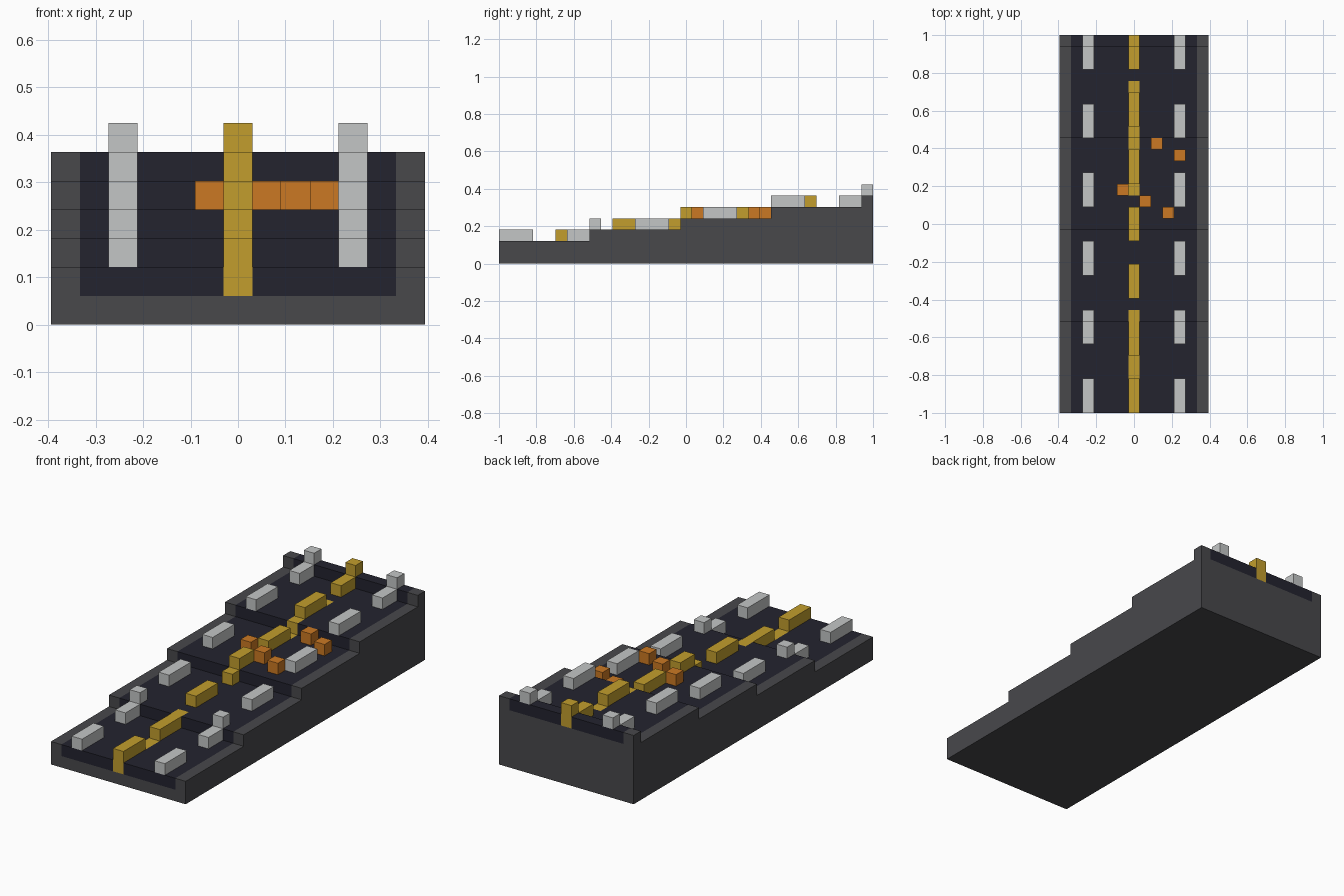
import bpy, bmesh
from mathutils import Vector

cube = bpy.data.objects.get("Cube")
if cube:
    bpy.data.objects.remove(cube, do_unlink=True)

ROWS, HALF_W = 33, 6.5
U = 2 / ROWS                      # size of one block


def linear(c):
    c /= 255
    return c / 12.92 if c <= 0.04045 else ((c + 0.055) / 1.055) ** 2.4


def material(name, *rgb):
    m = bpy.data.materials.new(name)
    m.use_nodes = True
    col = [linear(c) for c in rgb] + [1]
    m.diffuse_color = col
    m.node_tree.nodes["Principled BSDF"].inputs["Base Color"].default_value = col
    return m


curb = material("curb grey", 72, 72, 75)
asphalt = material("asphalt", 35, 35, 47)
yellow = material("line yellow", 194, 158, 45)
white = material("line white", 196, 198, 198)
orange = material("marker orange", 203, 121, 35)


def level(row):
    """Height of the road surface, in blocks, at a row."""
    return 2 + row // 8


def is_centre_line(row):
    return row % 5 < 3 or row in (3, 4, 8, 19, 23, 24, 28)


def make_object(name, bm, *mats):
    mesh = bpy.data.meshes.new(name)
    bmesh.ops.recalc_face_normals(bm, faces=bm.faces)
    bm.to_mesh(mesh)
    bm.free()
    for m in mats:
        mesh.materials.append(m)
    obj = bpy.data.objects.new(name, mesh)
    bpy.context.collection.objects.link(obj)
    return obj


# Stepped road base: side profile extruded across the width
def road_base():
    bm = bmesh.new()
    profile = [(-1, 0)]
    for start in range(0, ROWS, 8):
        end = min(start + 8, ROWS)
        profile += [(start * U - 1, level(start) * U), (end * U - 1, level(start) * U)]
    profile.append((1, 0))
    side = bm.faces.new([bm.verts.new((-HALF_W * U, y, z)) for y, z in profile])
    ext = bmesh.ops.extrude_face_region(bm, geom=[side])
    verts = [v for v in ext["geom"] if isinstance(v, bmesh.types.BMVert)]
    bmesh.ops.translate(bm, vec=(2 * HALF_W * U, 0, 0), verts=verts)

    # Cut along colour borders
    cuts = [((x * U, 0, 0), (1, 0, 0)) for x in (-5.5, -0.5, 0.5, 5.5)]
    cuts += [((0, 0, z * U), (0, 0, 1)) for z in (1, 5)]
    cuts += [((0, r * U - 1, 0), (0, 1, 0)) for r in range(1, ROWS)
             if is_centre_line(r) != is_centre_line(r - 1)]
    for co, no in cuts:
        geom = bm.verts[:] + bm.edges[:] + bm.faces[:]
        bmesh.ops.bisect_plane(bm, geom=geom, plane_co=co, plane_no=no, dist=1e-5)

    # Asphalt and centre line cover the uppermost block layer
    bmesh.ops.recalc_face_normals(bm, faces=bm.faces)
    for f in bm.faces:
        c = f.calc_center_median() - f.normal * U * 0.1
        row = int((c.y + 1) / U)
        in_layer = c.z > (level(row) - 1) * U
        if abs(f.normal.x) < 0.5 and abs(c.x) < 5.5 * U and in_layer:
            f.material_index = 2 if abs(c.x) < 0.5 * U and is_centre_line(row) else 1
    return make_object("road_base", bm, curb, asphalt, yellow)


# Raised dash one block wide, following the steps of the road
def raised_dash(name, col, first, count, mat):
    bm = bmesh.new()
    rows = range(first, first + count)
    for lev in sorted({level(r) for r in rows}):
        run = [r for r in rows if level(r) == lev]
        mid = (run[0] + run[-1] + 1) / 2
        made = bmesh.ops.create_cube(bm, size=U)["verts"]
        bmesh.ops.scale(bm, vec=(1, len(run), 1), verts=made)
        centre = Vector((col * U, mid * U - 1, (lev + 0.5) * U))
        bmesh.ops.translate(bm, vec=centre, verts=made)
    return make_object(name, bm, mat)


road_base()

# White lane dashes on both sides
for side, col in (("left", 4), ("right", -4)):
    for first in range(0, ROWS, 6):
        raised_dash(f"lane_dash_{side}", col, first, 3, white)

# Yellow centre dashes
for first in range(0, ROWS, 5):
    raised_dash("centre_dash", 0, first, 3, yellow)

# Scattered orange markers
for col, row in ((2, 23), (4, 22), (-1, 19), (1, 18), (3, 17)):
    raised_dash("marker_block", col, row, 1, orange)
